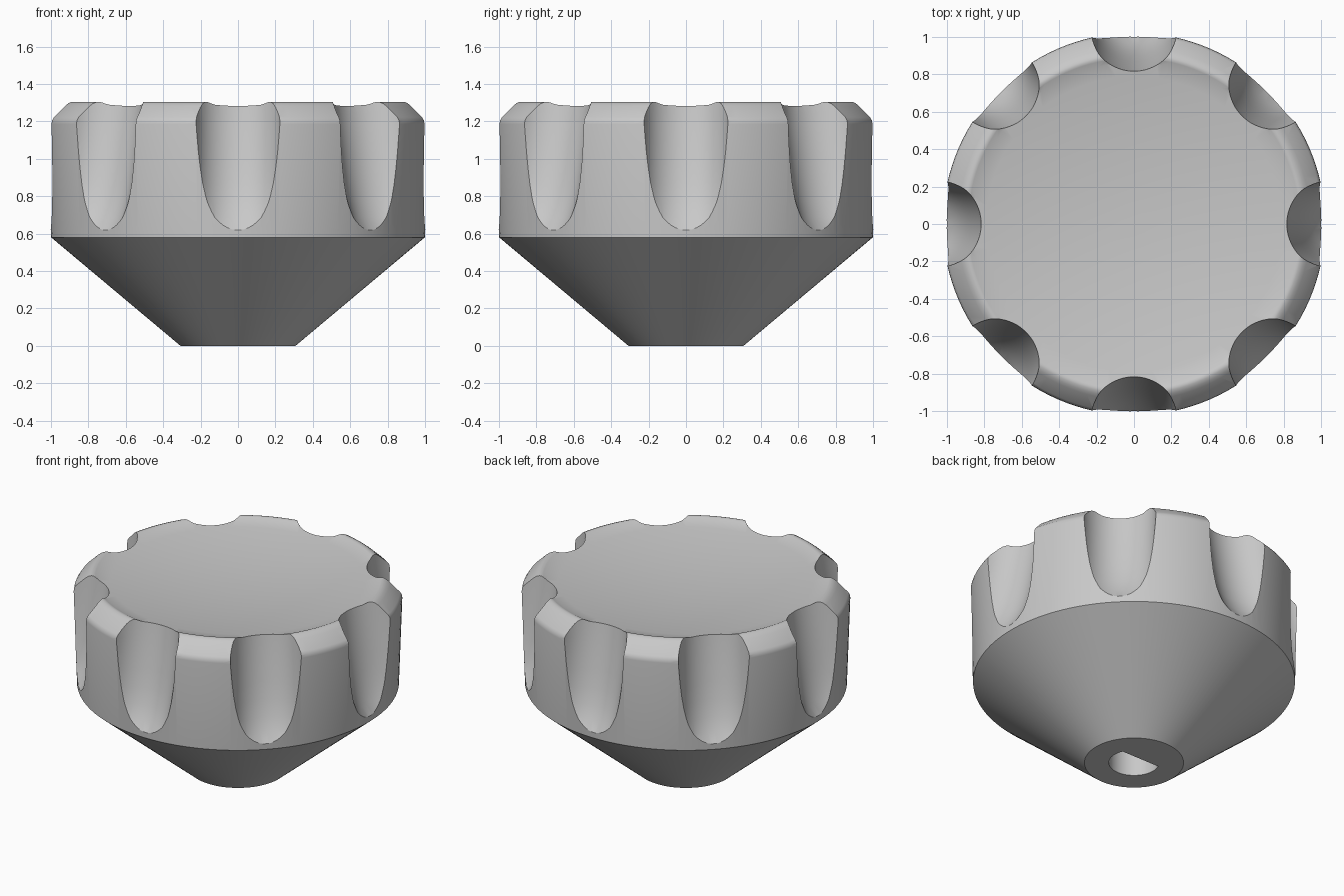
import bpy, bmesh, math
from mathutils import Matrix

if "Cube" in bpy.data.objects:
    bpy.data.objects.remove(bpy.data.objects["Cube"], do_unlink=True)

FLUTES = 8

grey = bpy.data.materials.new("neutral_grey")
grey.use_nodes = True
colour = (0.58, 0.58, 0.58, 1)
grey.diffuse_color = colour
grey.node_tree.nodes["Principled BSDF"].inputs["Base Color"].default_value = colour


def loft(bm, rings, segments, turn=0, flat=-10):
    """Join circles given as (centre_x, radius, z), cap the ends, trim at x = flat."""
    spin = Matrix.Rotation(turn, 3, 'Z')
    loops = []
    for cx, radius, z in rings:
        loop = []
        for i in range(segments):
            a = math.tau * (i + 0.5) / segments
            x = max(cx + radius * math.cos(a), flat)
            v = bm.verts.new((x, radius * math.sin(a), z))
            v.co = spin @ v.co
            loop.append(v)
        loops.append(loop)
    for low, high in zip(loops, loops[1:]):
        for i in range(segments):
            j = (i + 1) % segments
            bm.faces.new((low[i], low[j], high[j], high[i]))
    bm.faces.new(loops[0][::-1])
    bm.faces.new(loops[-1])


def make_object(name, bm):
    bmesh.ops.recalc_face_normals(bm, faces=bm.faces)
    mesh = bpy.data.meshes.new(name)
    bm.to_mesh(mesh)
    bm.free()
    mesh.materials.append(grey)
    obj = bpy.data.objects.new(name, mesh)
    bpy.context.collection.objects.link(obj)
    return obj


# Knob body: conical base, slightly flared grip, soft chamfer, rounded lip and dished top
profile = [(0.308, 0), (1.0, 0.58), (1.022, 1.185), (1.019, 1.205), (1.008, 1.222),
           (0.945, 1.282), (0.928, 1.295), (0.91, 1.303), (0.898, 1.304),
           (0.887, 1.301), (0.862, 1.289)]
dish_rim, dish_depth = 0.862, 0.07
for step in range(1, 12):
    r = dish_rim * (1 - step / 12)
    profile.append((r, 1.289 - dish_depth * (1 - (r / dish_rim) ** 2)))
body = bmesh.new()
loft(body, [(0, r, z) for r, z in profile], 128)
knob = make_object("knob_body", body)

# Finger flutes: round grooves that deepen towards the top
groove = 0.235
path = [(1.06, 0.55), (1.0, 0.62), (0.961, 0.685), (0.926, 0.77), (0.897, 0.87),
        (0.871, 0.985), (0.849, 1.1), (0.83, 1.2), (0.814, 1.3), (0.798, 1.4)]
tools = bmesh.new()
for k in range(FLUTES):
    loft(tools, [(r + groove, groove, z) for r, z in path], 64, math.tau * k / FLUTES)

# D-shaped shaft hole in the base, flat towards the back
loft(tools, [(0, 0.157, -0.1), (0, 0.157, 0.65)], 64, -math.pi / 2, flat=-0.062)

# Remove all grooves and the hole in a single cut
cutter = make_object("groove_cutters", tools)
cutter.hide_render = True
mod = knob.modifiers.new("cut", 'BOOLEAN')
mod.operation = 'DIFFERENCE'
mod.solver = 'MANIFOLD'
mod.object = cutter
bpy.ops.object.select_all(action='DESELECT')
knob.select_set(True)
bpy.context.view_layer.objects.active = knob
bpy.ops.object.modifier_apply(modifier=mod.name)
bpy.data.objects.remove(cutter, do_unlink=True)

# Smooth surfaces with crisp groove and base edges
bpy.ops.object.shade_smooth_by_angle(angle=math.radians(25))
